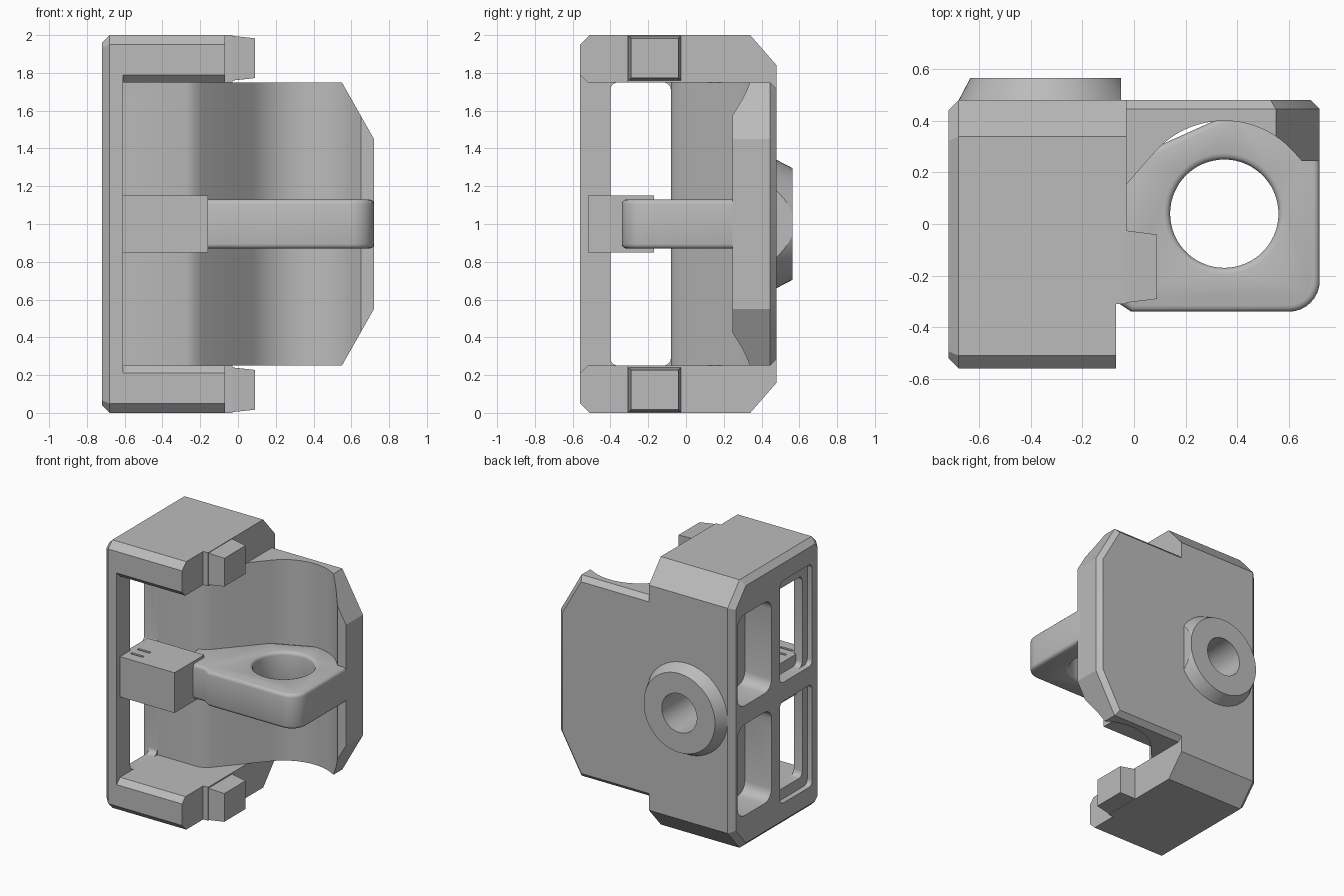
import bpy, bmesh, math
from mathutils import Vector

if "Cube" in bpy.data.objects:
    bpy.data.objects.remove(bpy.data.objects["Cube"], do_unlink=True)

grey = bpy.data.materials.new("plain_grey")
grey.use_nodes = True
colour = (0.5, 0.5, 0.5, 1)
grey.diffuse_color = colour
grey.node_tree.nodes["Principled BSDF"].inputs["Base Color"].default_value = colour


def prism(name, pts, axis, lo, hi, chamfer=None):
    """Extrude a 2D outline along an axis; chamfer = (end coordinate, width)."""
    place = {"x": lambda a, b, c: (c, a, b),
             "y": lambda a, b, c: (a, c, b),
             "z": lambda a, b, c: (a, b, c)}[axis]
    bm = bmesh.new()
    face = bm.faces.new([bm.verts.new(place(a, b, lo)) for a, b in pts])
    ext = bmesh.ops.extrude_face_region(bm, geom=[face])
    move = Vector(place(0, 0, hi - lo))
    bmesh.ops.translate(bm, vec=move, verts=[v for v in ext["geom"] if isinstance(v, bmesh.types.BMVert)])
    bmesh.ops.recalc_face_normals(bm, faces=bm.faces)
    if chamfer:
        k = "xyz".index(axis)
        edges = [e for e in bm.edges if all(abs(v.co[k] - chamfer[0]) < 1e-4 for v in e.verts)]
        bmesh.ops.bevel(bm, geom=edges, offset=chamfer[1], segments=1, affect="EDGES")
    mesh = bpy.data.meshes.new(name)
    bm.to_mesh(mesh)
    bm.free()
    obj = bpy.data.objects.new(name, mesh)
    bpy.context.collection.objects.link(obj)
    mesh.materials.append(grey)
    return obj


def rect(a0, a1, b0, b1):
    return [(a0, b0), (a1, b0), (a1, b1), (a0, b1)]


def box(name, x, y, z):
    return prism(name, rect(*x, *y), "z", *z)


def arc(cx, cy, r, start, end, n):
    angles = [math.radians(start + (end - start) * i / n) for i in range(n + 1)]
    return [(cx + r * math.cos(t), cy + r * math.sin(t)) for t in angles]


def rounded(a0, a1, b0, b1, r):
    return (arc(a1 - r, b1 - r, r, 0, 90, 4) + arc(a0 + r, b1 - r, r, 90, 180, 4)
            + arc(a0 + r, b0 + r, r, 180, 270, 4) + arc(a1 - r, b0 + r, r, 270, 360, 4))


def apply(obj):
    bpy.ops.object.select_all(action="DESELECT")
    bpy.context.view_layer.objects.active = obj
    obj.select_set(True)
    for m in list(obj.modifiers):
        bpy.ops.object.modifier_apply(modifier=m.name)


def combine(obj, other, op="DIFFERENCE"):
    m = obj.modifiers.new("bool", "BOOLEAN")
    m.operation, m.solver, m.object = op, "EXACT", other
    apply(obj)
    bpy.data.objects.remove(other, do_unlink=True)


def smooth(obj, angle=25):
    apply(obj)
    bpy.ops.object.shade_smooth_by_angle(angle=math.radians(angle))


# Housing: chamfered side outline, hollowed from the front
side = [(-.56, .05), (-.51, 0), (.34, 0), (.48, .16), (.48, 1.84), (.34, 2), (-.51, 2), (-.56, 1.95)]
housing = prism("housing", side, "x", -.72, -.03, (-.72, .04))
hollow = [(-.7, .21), (-.56, .21), (-.52, .25), (.4, .25),
          (.4, 1.75), (-.52, 1.75), (-.56, 1.79), (-.7, 1.79)]
combine(housing, prism("hollow", hollow, "x", -.61, .3))
combine(housing, box("front_step", (-.07, .3), (-.8, -.31), (-.1, 2.1)))

# Cradle: plate outline with clipped corners, crossed with a curved front profile
plate = [(-.66, .25), (.55, .25), (.72, .55), (.72, 1.45), (.55, 1.75), (-.66, 1.75)]
cradle = prism("cradle", plate, "y", -.3, .48, (.48, .035))
curve = ([(-.68, -.08), (-.27, -.08), (-.23, -.065), (-.19, -.03)]
         + arc(.35, .04, .36, 139, 42, 28)
         + [(.65, .245), (.8, .245), (.8, .6), (-.68, .6)])
combine(cradle, prism("curve", curve, "z", 0, 2), "INTERSECT")
combine(housing, cradle, "UNION")

# Side windows: open at the front, blind pockets at the back
for z0, z1, o0, o1 in ((.25, .93, .17, .93), (1.07, 1.75, 1.07, 1.83)):
    combine(housing, prism("window", rounded(-.4, -.08, z0, z1, .04), "x", -.9, -.6))
    combine(housing, prism("recess", rounded(-.46, -.08, o0, o1, .04), "x", -.9, -.68))
    combine(housing, prism("pocket", rounded(.02, .42, z0, z1, .08), "x", -.9, -.5))

# Rear boss with a flat on one side and a blind screw hole
boss = prism("rear_boss", arc(-.34, 1, .34, 0, 354, 59), "y", .44, .565)
for v in boss.data.vertices:
    s = .295 / .34 if v.co.y > .5 else 1.06
    v.co.x, v.co.z = -.34 + (v.co.x + .34) * s, 1 + (v.co.z - 1) * s
combine(boss, box("flat", (-.05, .3), (.3, .7), (0, 2)))
for obj in (boss, housing):
    combine(obj, prism("screw_hole", arc(-.34, 1, .145, 0, 350, 36), "y", .1, .7))
    smooth(obj)

# Ring arm with rounded edges
outline = ([(-.3, 0), (-.25, -.3), (-.07, -.3), (-.01, -.34)]
           + arc(.6, -.22, .12, -90, 0, 8) + [(.72, .3), (.4, .44), (0, .26)])
arm = prism("ring_arm", outline, "z", .87, 1.13)
combine(arm, prism("ring_hole", arc(.35, .04, .21, 0, 354, 59), "z", .5, 1.5))
bev = arm.modifiers.new("round", "BEVEL")
bev.width, bev.segments, bev.limit_method, bev.angle_limit = .024, 3, "ANGLE", math.radians(60)
smooth(arm, 35)

# Clip block with shallow slots
clip = box("clip_block", (-.63, -.16), (-.52, -.17), (.85, 1.15))
for y in (-.44, -.36):
    combine(clip, box("slot", (-.58, -.48), (y, y + .02), (1.12, 1.2)))

# Tapered tabs on the upper and lower slabs
for name, flip in (("upper_tab", False), ("lower_tab", True)):
    tab = box(name, (-.07, .09), (-.31, -.02), (1.755, 2))
    for v in tab.data.vertices:
        if v.co.x > 0:
            v.co.y = -.17 + (v.co.y + .17) * .86
            v.co.z = 1.88 + (v.co.z - 1.88) * .86
    if flip:
        for v in tab.data.vertices:
            v.co.z = 2 - v.co.z
        tab.data.flip_normals()
